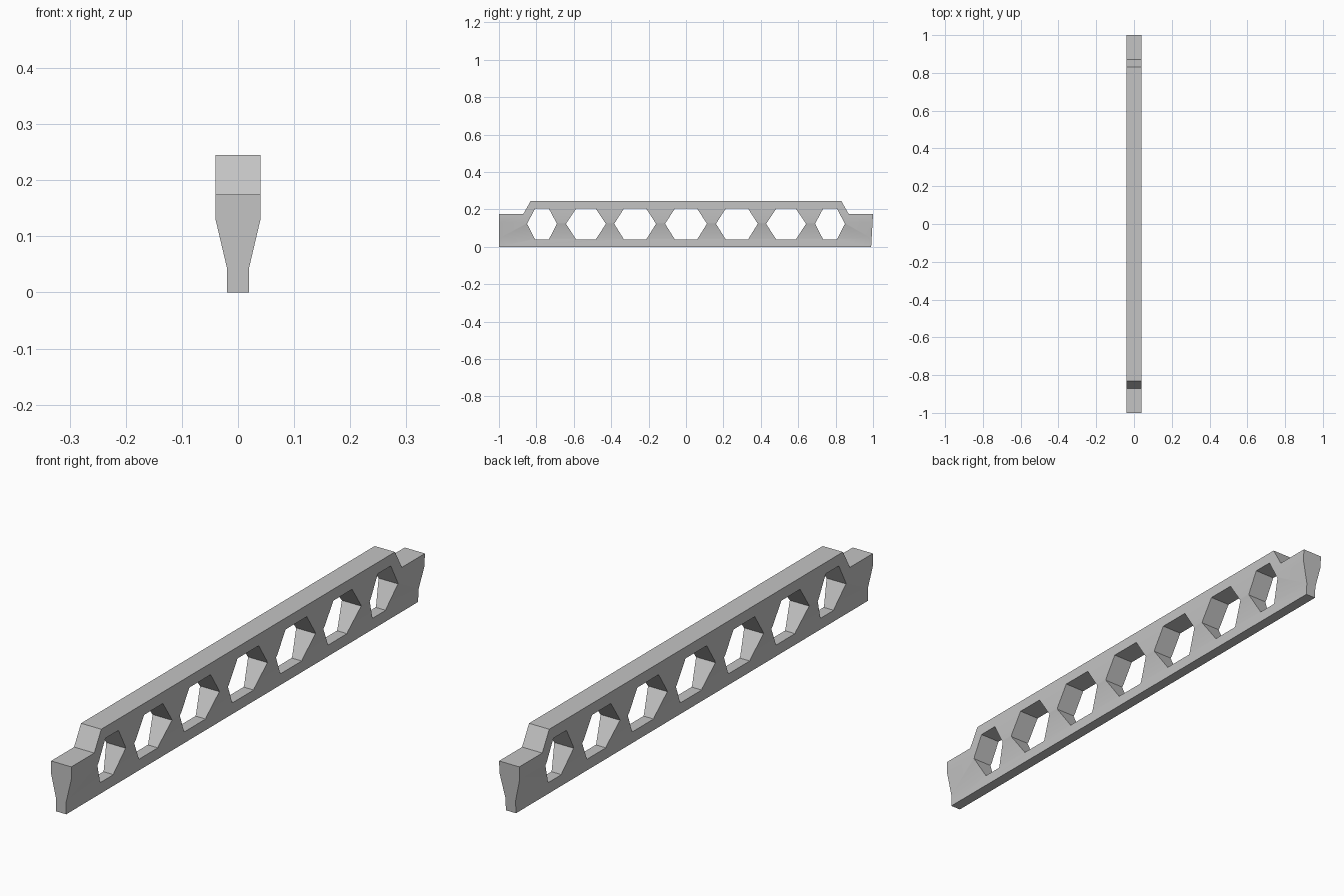
import bpy, bmesh, math

default = bpy.data.objects.get("Cube")
if default:
    bpy.data.objects.remove(default)

grey = bpy.data.materials.new("plain_grey")
grey.use_nodes = True
colour = (0.55, 0.55, 0.55, 1)
grey.diffuse_color = colour
grey.node_tree.nodes["Principled BSDF"].inputs["Base Color"].default_value = colour


def prisms(name, outlines, axis, half):
    """Extrude each closed outline symmetrically along x or y."""
    bm = bmesh.new()
    for outline in outlines:
        points = [(-half, a, z) if axis == "x" else (a, -half, z) for a, z in outline]
        face = bm.faces.new([bm.verts.new(p) for p in points])
        new = bmesh.ops.extrude_face_region(bm, geom=[face])["geom"]
        shift = (2 * half, 0, 0) if axis == "x" else (0, 2 * half, 0)
        bmesh.ops.translate(bm, vec=shift,
                            verts=[g for g in new if isinstance(g, bmesh.types.BMVert)])
    bmesh.ops.recalc_face_normals(bm, faces=bm.faces)
    mesh = bpy.data.meshes.new(name)
    bm.to_mesh(mesh)
    bm.free()
    mesh.materials.append(grey)
    obj = bpy.data.objects.new(name, mesh)
    bpy.context.collection.objects.link(obj)
    return obj


def carve(target, cutter, operation):
    """Apply a boolean and discard its cutter."""
    cutter.hide_render = True
    mod = target.modifiers.new("carve", "BOOLEAN")
    mod.operation, mod.solver, mod.object = operation, "EXACT", cutter
    bpy.context.view_layer.objects.active = target
    bpy.ops.object.modifier_apply(modifier=mod.name)
    bpy.data.objects.remove(cutter)


# Beam with a narrow foot and a wide top
section = [(0.02, 0), (0.02, 0.045), (0.04, 0.13), (0.04, 0.245)]
section += [(-x, z) for x, z in reversed(section)]
beam = prisms("beam", [section], "y", 1.1)

# Side outline with stepped ends
steps = [(1, 0.175), (0.87, 0.175), (0.83, 0.245)]
outline = [(-1, 0), (0.99, 0), (0.99, -0.1), (-1, -0.1)]
outline = [(-1, 0), (0.99, 0)] + steps + [(-y, z) for y, z in reversed(steps)]
outline[0], outline[1] = (-1, -0.001), (0.99, -0.001)
outline = [(y, z + 0.001 if z > 0.2 else z) for y, z in outline]
carve(beam, prisms("end_shaper", [outline], "x", 0.2), "INTERSECT")

# Row of hexagonal openings, smaller toward the ends
low, middle, high = 0.04, 0.123, 0.204
holes = []
for centre, wide, flat in [(0, 0.112, 0.06), (0.272, 0.112, 0.06),
                           (0.535, 0.107, 0.053), (0.77, 0.08, 0.037)]:
    for side in ((1, -1) if centre else (1,)):
        c = centre * side
        holes.append([(c - flat, low), (c + flat, low), (c + wide, middle),
                      (c + flat, high), (c - flat, high), (c - wide, middle)])
carve(beam, prisms("opening_cutter", holes, "x", 0.2), "DIFFERENCE")

# Crisp shading
bpy.ops.object.select_all(action="DESELECT")
beam.select_set(True)
bpy.context.view_layer.objects.active = beam
bpy.ops.object.shade_smooth_by_angle(angle=math.radians(20))
